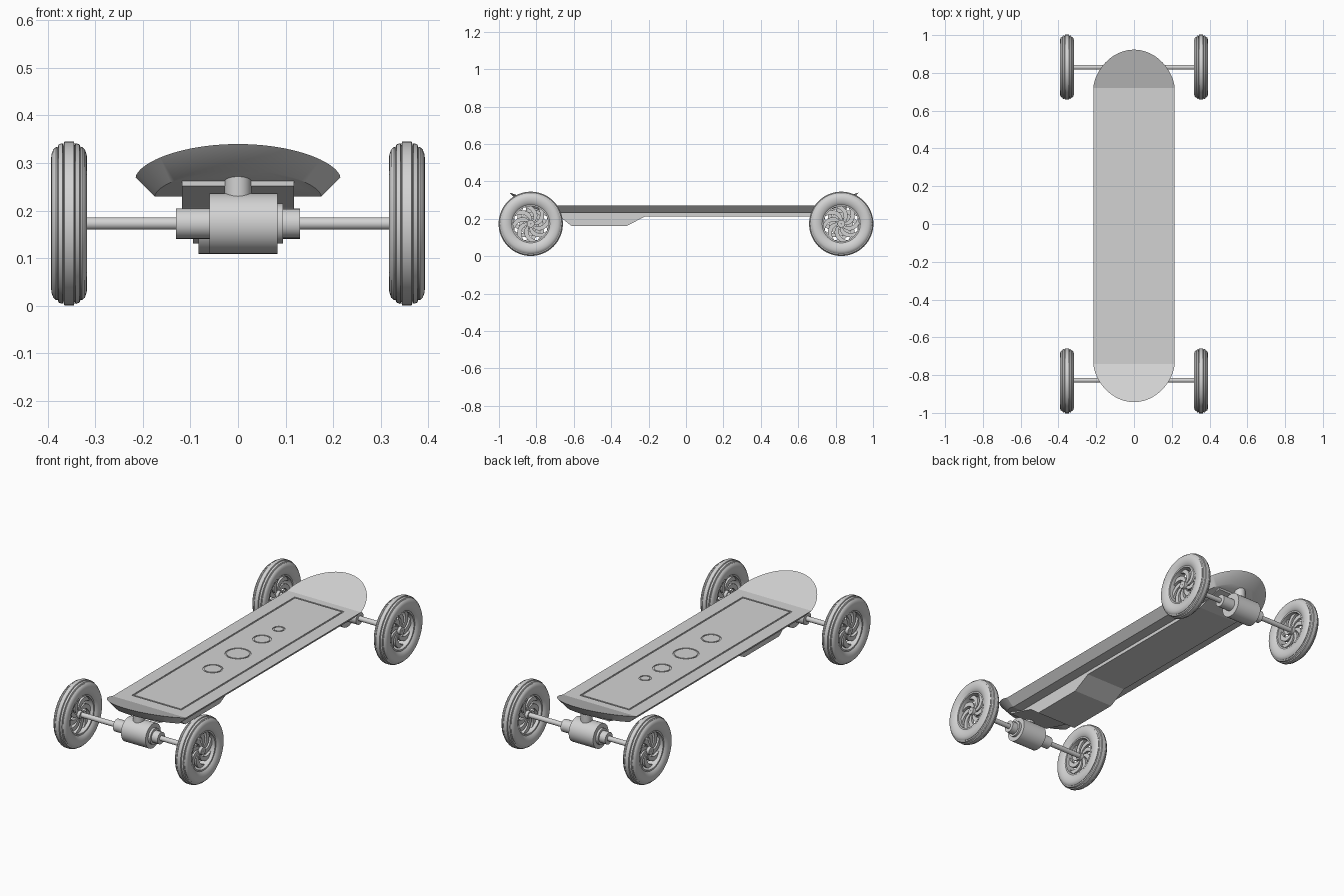
import bpy, bmesh
from math import sin, cos, pi, radians
from mathutils import Matrix, Vector

old = bpy.data.objects.get("Cube")
if old:
    bpy.data.objects.remove(old, do_unlink=True)

GREY = (0.65, 0.65, 0.65, 1)
grey = bpy.data.materials.new("plain grey")
grey.use_nodes = True
grey.diffuse_color = GREY
grey.node_tree.nodes["Principled BSDF"].inputs["Base Color"].default_value = GREY


def finish(name, bm, smooth=True):
    bmesh.ops.recalc_face_normals(bm, faces=bm.faces)
    mesh = bpy.data.meshes.new(name)
    bm.to_mesh(mesh)
    bm.free()
    obj = bpy.data.objects.new(name, mesh)
    bpy.context.collection.objects.link(obj)
    mesh.materials.append(grey)
    if smooth:
        bpy.ops.object.select_all(action='DESELECT')
        obj.select_set(True)
        bpy.context.view_layer.objects.active = obj
        bpy.ops.object.shade_smooth_by_angle(angle=radians(35))
    return obj


def add_prism(bm, loop_a, loop_b):
    """Solid between two matching closed outlines."""
    a = [bm.verts.new(p) for p in loop_a]
    b = [bm.verts.new(p) for p in loop_b]
    bm.faces.new(a)
    bm.faces.new(b[::-1])
    for i in range(len(a)):
        j = (i + 1) % len(a)
        bm.faces.new((a[i], b[i], b[j], a[j]))


def add_revolve(bm, profile, steps, centre):
    """Closed (x, radius) profile spun about the x axis."""
    rings = [[bm.verts.new(Vector((x, r * cos(k * 2 * pi / steps), r * sin(k * 2 * pi / steps)))
                           + Vector(centre)) for x, r in profile] for k in range(steps)]
    n = len(profile)
    for k in range(steps):
        p, q = rings[k], rings[(k + 1) % steps]
        for i in range(n):
            j = (i + 1) % n
            bm.faces.new((p[i], p[j], q[j], q[i]))


def add_rod(bm, x0, x1, r, y, z):
    m = Matrix.Translation(((x0 + x1) / 2, y, z)) @ Matrix.Rotation(pi / 2, 4, 'Y')
    bmesh.ops.create_cone(bm, cap_ends=True, segments=32, radius1=r, radius2=r,
                          depth=abs(x1 - x0), matrix=m)


# Deck: bevelled flat board
FRONT, BACK, TOP, BOTTOM = -0.74, 0.72, 0.27, 0.23
WIDE, NARROW = 0.215, 0.175
bm = bmesh.new()
ends = [[(-WIDE, y, TOP), (WIDE, y, TOP), (NARROW, y, BOTTOM), (-NARROW, y, BOTTOM)]
        for y in (FRONT, BACK)]
add_prism(bm, *ends)
deck = finish("deck", bm, smooth=False)

# Engraved border and circles, cut into the deck
bm = bmesh.new()


def add_groove(outer, inner):
    depth = TOP - 0.004
    rows = [[bm.verts.new((x, y, z)) for x, y in loop]
            for loop, z in ((outer, depth), (outer, 0.3), (inner, 0.3), (inner, depth))]
    for k in range(4):
        p, q = rows[k], rows[(k + 1) % 4]
        for i in range(len(p)):
            j = (i + 1) % len(p)
            bm.faces.new((p[i], p[j], q[j], q[i]))


def rectangle(w, l):
    return [(-w, -l), (w, -l), (w, l), (-w, l)]


def circle(y, r):
    return [(r * cos(k * pi / 18), y + r * sin(k * pi / 18)) for k in range(36)]


add_groove(rectangle(0.145, 0.68), rectangle(0.137, 0.672))
for y, r in ((-0.21, 0.048), (0, 0.062), (0.2, 0.046), (0.34, 0.03)):
    add_groove(circle(y, r), circle(y, r - 0.007))
cutter = finish("groove_cutter", bm, smooth=False)
cutter.hide_render = True
cutter.hide_set(True)
cut = deck.modifiers.new("grooves", 'BOOLEAN')
cut.operation = 'DIFFERENCE'
cut.solver = 'EXACT'
cut.object = cutter

# Upturned rounded ends
N = 40


def end_outline(y0, sign, half, depth, z0, rise):
    pts = []
    for k in range(N + 1):
        a = pi * k / N
        t = max(sin(a), 0) ** 1.2
        pts.append((half * cos(a), y0 + sign * depth * t, z0 + rise * t))
    return pts


for name, y0, sign in (("nose", FRONT, -1), ("tail", BACK, 1)):
    bm = bmesh.new()
    add_prism(bm, end_outline(y0, sign, WIDE, 0.203, TOP, 0.07),
              end_outline(y0, sign, NARROW, 0.155, BOTTOM, 0.056))
    finish(name, bm)

# Underside housing with the deep tray near the front
side = [(-0.73, 0.24), (-0.83, 0.265), (-0.83, 0.252), (-0.67, 0.207), (-0.61, 0.16),
        (-0.32, 0.16), (-0.22, 0.212), (0.66, 0.212), (0.81, 0.252), (0.81, 0.265), (0.71, 0.24)]
bm = bmesh.new()
add_prism(bm, [(-0.118, y, z) for y, z in side], [(0.118, y, z) for y, z in side])
finish("underside_tray", bm, smooth=False)

# Axle assemblies, the rear one turned round
AXLE_Z = 0.173
for place, y, s in (("front", -0.827, 1), ("rear", 0.83, -1)):
    bm = bmesh.new()
    add_rod(bm, -0.345, 0.345, 0.013, y, AXLE_Z)
    finish(place + "_axle", bm)
    bm = bmesh.new()
    for x0, x1, r in ((-0.06, 0.083, 0.064), (-0.13, -0.06, 0.032),
                      (0.083, 0.095, 0.042), (0.095, 0.13, 0.031)):
        add_rod(bm, s * x0, s * x1, r, y, AXLE_Z)
    finish(place + "_axle_housing", bm)
    bm = bmesh.new()
    bmesh.ops.create_cone(bm, cap_ends=True, segments=32, radius1=0.028, radius2=0.028,
                          depth=0.09, matrix=Matrix.Translation((0, y, 0.235)))
    finish(place + "_post", bm)

# Tyre half profile (x, radius) from the tread centre to the rim
half = [(0.010, 0.172), (0.012, 0.165), (0.014, 0.169), (0.022, 0.166), (0.024, 0.16),
        (0.027, 0.161), (0.033, 0.156), (0.037, 0.145), (0.038, 0.132), (0.035, 0.116),
        (0.028, 0.104), (0.024, 0.1)]
tyre = half + [(-x, r) for x, r in reversed(half)]
rim = [(-0.026, 0.102), (0.026, 0.102), (0.026, 0.094), (-0.026, 0.094)]
hub = [(-0.024, 0.02), (0.024, 0.02), (0.024, 0.002), (-0.024, 0.002)]


def add_spoke(bm, start, centre, sign):
    """Curved blade sweeping from hub to rim."""
    edges = []
    for side_sign in (-1, 1):
        row = []
        for k in range(9):
            t = k / 8
            r = 0.015 + 0.083 * t
            a = start + sign * 1.0 * t ** 1.5 + side_sign * (0.3 - 0.1 * t)
            row.append((r * cos(a), r * sin(a)))
        edges.append(row)
    loop = edges[0] + edges[1][::-1]
    add_prism(bm, *[[(centre[0] + dx, centre[1] + u, centre[2] + v) for u, v in loop]
                    for dx in (-0.008, 0.008)])


for place, y in (("front", -0.83), ("rear", 0.83)):
    for hand, s in (("left", 1), ("right", -1)):
        c = (s * 0.355, y, AXLE_Z)
        bm = bmesh.new()
        add_revolve(bm, tyre, 64, c)
        finish(f"{place}_{hand}_tyre", bm)
        bm = bmesh.new()
        add_revolve(bm, rim, 48, c)
        add_revolve(bm, hub, 24, c)
        for k in range(8):
            add_spoke(bm, k * pi / 4, c, s)
        finish(f"{place}_{hand}_rim", bm)
